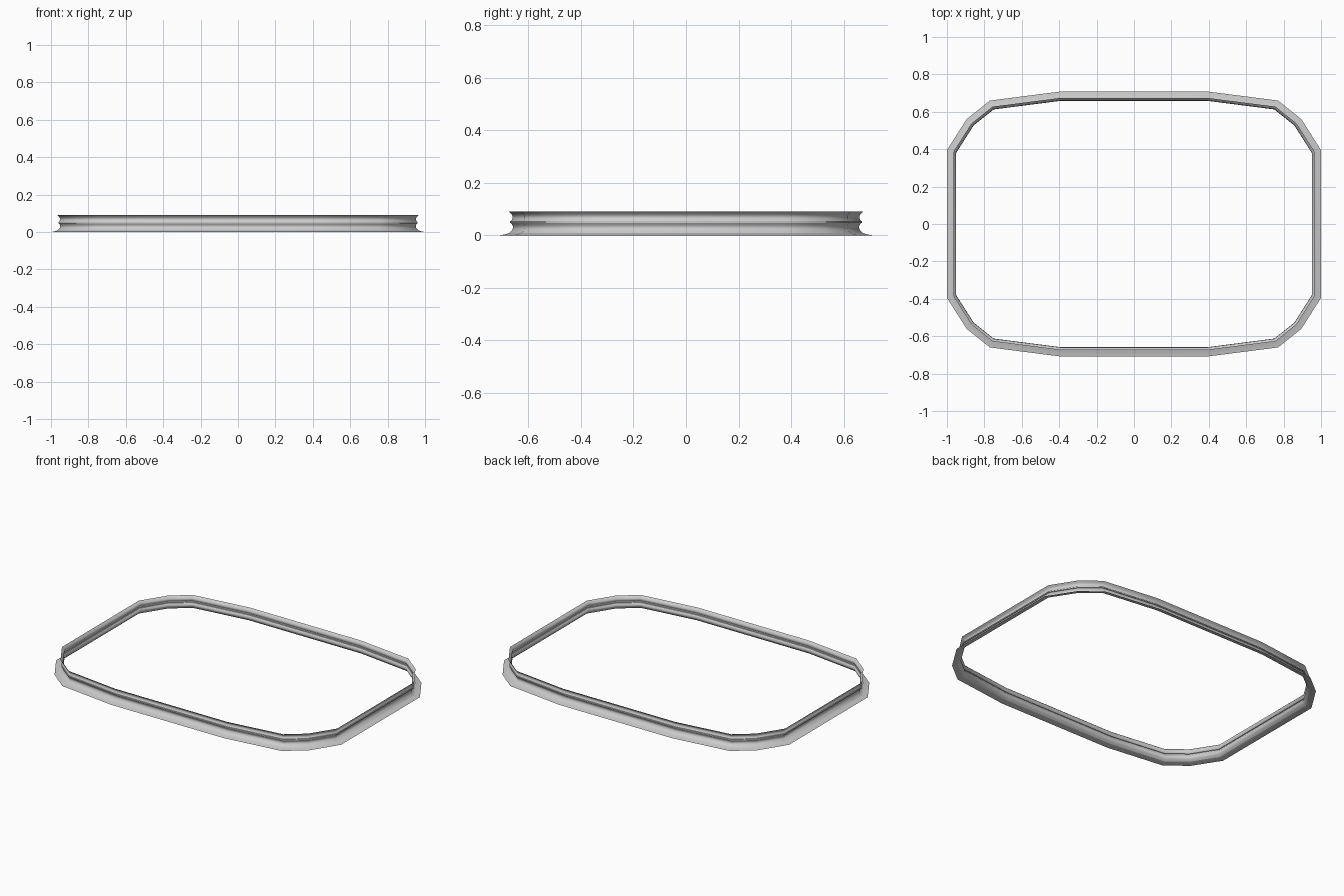
import bpy, bmesh, math
from mathutils import Vector

if "Cube" in bpy.data.objects:
    bpy.data.objects.remove(bpy.data.objects["Cube"])

# One quarter of the outer outline, mirrored into a 16-sided loop
quarter = [(1.0, 0.395), (0.895, 0.56), (0.77, 0.66), (0.395, 0.708)]
half = quarter + [(-x, y) for x, y in reversed(quarter)]
outline = [Vector(p) for p in half + [(-x, -y) for x, y in half]]


def inset(d):
    """Outline moved inward by d with mitred corners."""
    pts = []
    n = len(outline)
    for i, p in enumerate(outline):
        a = (p - outline[i - 1]).normalized()
        b = (outline[(i + 1) % n] - p).normalized()
        na, nb = Vector((-a.y, a.x)), Vector((-b.y, b.x))
        m = (na + nb).normalized()
        pts.append(p + m * (d / m.dot(na)))
    return pts


def sweep(name, profile):
    """Open sheet: profile of (inset, height) carried around the outline."""
    bm = bmesh.new()
    rings = [[bm.verts.new((p.x, p.y, z)) for p in inset(d)] for d, z in profile]
    for lo, hi in zip(rings, rings[1:]):
        for i in range(len(lo)):
            j = (i + 1) % len(lo)
            bm.faces.new((lo[i], lo[j], hi[j], hi[i]))
    mesh = bpy.data.meshes.new(name)
    bm.to_mesh(mesh)
    bm.free()
    obj = bpy.data.objects.new(name, mesh)
    bpy.context.collection.objects.link(obj)
    bpy.ops.object.select_all(action='DESELECT')
    obj.select_set(True)
    bpy.context.view_layer.objects.active = obj
    bpy.ops.object.shade_smooth_by_angle(angle=math.radians(35))
    return obj


def groove(z0, z1, d0, d1, depth, steps=6):
    """Concave arc between two heights."""
    return [(d0 + (d1 - d0) * t + depth * math.sin(math.pi * t), z0 + (z1 - z0) * t)
            for t in (k / steps for k in range(steps + 1))]


# Thin flange resting on the ground
sweep("base_flange", [(0.0, 0.0), (0.018, 0.003), (0.034, 0.008)])

# Upright band: lower groove, raised middle rib, upper groove flaring to the rim
sweep("grooved_band",
      groove(0.008, 0.046, 0.034, 0.043, 0.011)
      + [(0.039, 0.047), (0.039, 0.054)]
      + groove(0.055, 0.09, 0.043, 0.034, 0.010))
